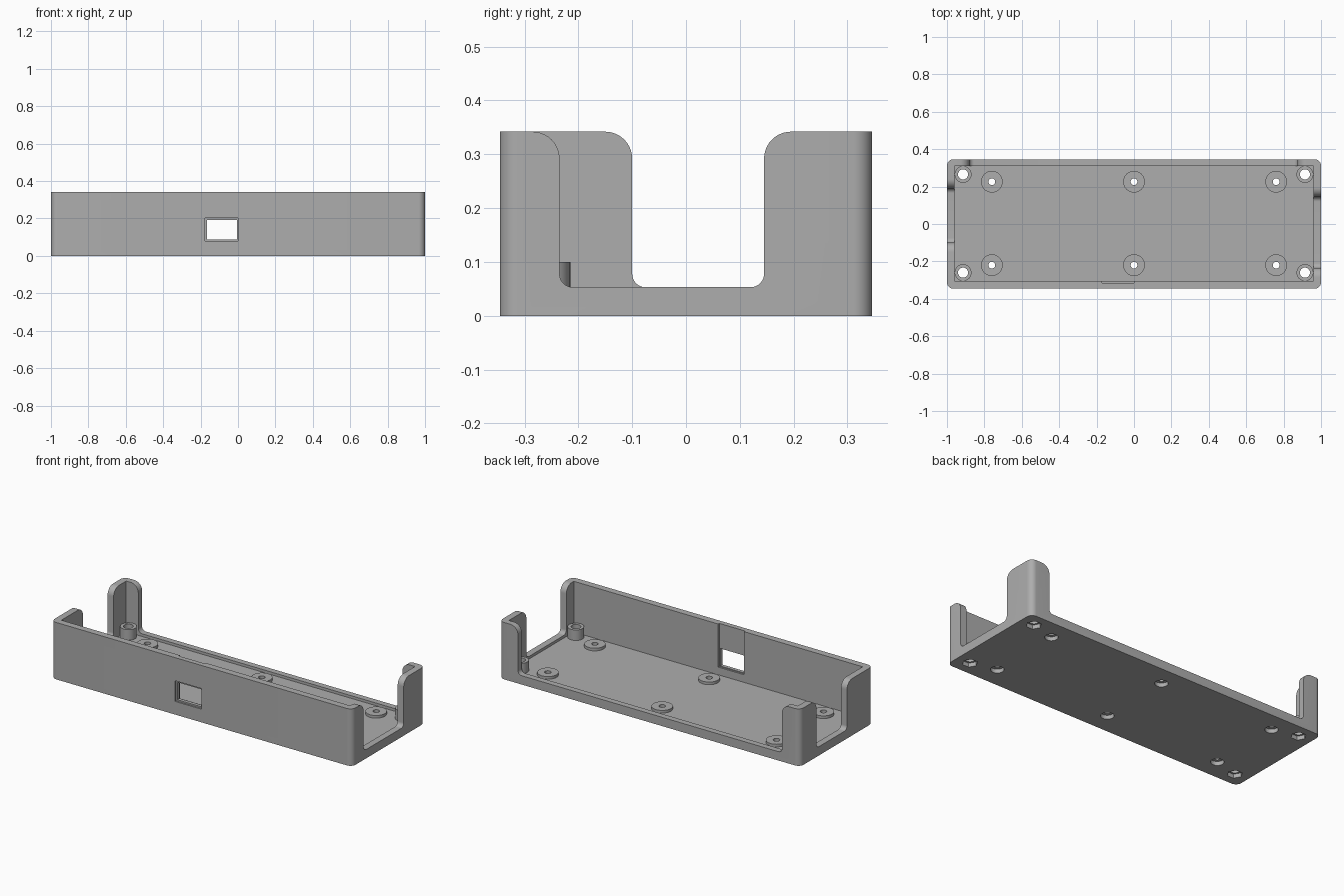
import bpy, bmesh
from math import cos, sin, pi, radians

if "Cube" in bpy.data.objects:
    bpy.data.objects.remove(bpy.data.objects["Cube"], do_unlink=True)

grey = bpy.data.materials.new("matte grey plastic")
grey.use_nodes = True
COLOUR = (0.42, 0.42, 0.42, 1)
grey.diffuse_color = COLOUR
grey.node_tree.nodes["Principled BSDF"].inputs["Base Color"].default_value = COLOUR

HX, HY, TOP = 1.0, 0.346, 0.342          # outer half sizes and height
IX, IY0, IY1 = 0.96, -0.306, 0.31        # inner cavity
FLOOR, SILL = 0.037, 0.053


def arc(cx, cy, r, a0, a1, n=10):
    return [(cx + r * cos(radians(a0 + (a1 - a0) * i / n)),
             cy + r * sin(radians(a0 + (a1 - a0) * i / n))) for i in range(n + 1)]


def disc(x, y, r, n=32):
    return [(x + r * cos(2 * pi * i / n), y + r * sin(2 * pi * i / n)) for i in range(n)]


def rect(u0, u1, v0, v1):
    return [(u0, v0), (u1, v0), (u1, v1), (u0, v1)]


def prism(name, outline, axis, lo, hi):
    """Extrude a flat outline along an axis."""
    place = {"x": lambda u, v, w: (w, u, v),
             "y": lambda u, v, w: (u, w, v),
             "z": lambda u, v, w: (u, v, w)}[axis]
    bm = bmesh.new()
    a = [bm.verts.new(place(u, v, lo)) for u, v in outline]
    b = [bm.verts.new(place(u, v, hi)) for u, v in outline]
    bm.faces.new(a)
    bm.faces.new(b)
    n = len(a)
    for i in range(n):
        bm.faces.new((a[i], a[(i + 1) % n], b[(i + 1) % n], b[i]))
    bmesh.ops.recalc_face_normals(bm, faces=bm.faces)
    mesh = bpy.data.meshes.new(name)
    bm.to_mesh(mesh)
    bm.free()
    ob = bpy.data.objects.new(name, mesh)
    bpy.context.collection.objects.link(ob)
    return ob


def cut(target, *args):
    """Subtract a prism from the target, then discard the cutter."""
    tool = prism("cutter", *args)
    mod = target.modifiers.new("cut", "BOOLEAN")
    mod.operation, mod.solver, mod.object = "DIFFERENCE", "EXACT", tool
    bpy.context.view_layer.update()
    result = target.evaluated_get(bpy.context.evaluated_depsgraph_get())
    mesh = bpy.data.meshes.new_from_object(result)
    target.modifiers.clear()
    target.data = mesh
    bpy.data.objects.remove(tool, do_unlink=True)


def notch(u0, u1, low=0.025, high=0.05):
    """Opening with rounded bottom corners and outward flared top edges."""
    over = TOP + 0.05
    return (arc(u0 + low, SILL + low, low, 180, 270)
            + arc(u1 - low, SILL + low, low, 270, 360)
            + arc(u1 + high, TOP - high, high, 180, 90)
            + [(u1 + high, over), (u0 - high, over)]
            + arc(u0 - high, TOP - high, high, 90, 0))


def finish(ob):
    ob.data.materials.clear()
    ob.data.materials.append(grey)
    bpy.ops.object.select_all(action="DESELECT")
    ob.select_set(True)
    bpy.context.view_layer.objects.active = ob
    bpy.ops.object.shade_smooth_by_angle(angle=radians(30))


# Tray shell with rounded upright corners
R = 0.035
outline = []
for sx, sy, a in ((1, 1, 0), (-1, 1, 90), (-1, -1, 180), (1, -1, 270)):
    outline += arc(sx * (HX - R), sy * (HY - R), R, a, a + 90)
tray = prism("tray", outline, "z", 0, TOP)
cut(tray, rect(-IX, IX, IY0, IY1), "z", FLOOR, 0.5)

# Openings in the side and back walls
cut(tray, notch(-0.235, 0.145), "x", 0.93, 1.1)
cut(tray, notch(-0.10, 0.19), "x", -1.1, -0.93)
cut(tray, notch(-0.88, 0.875), "y", 0.29, 0.5)

# Front window with an outer rim step and an inner slot up to the top
cut(tray, rect(-0.167, -0.006, 0.088, 0.193), "y", -0.5, -0.2)
cut(tray, rect(-0.177, 0.0, 0.079, 0.203), "y", -0.5, -0.337)
cut(tray, rect(-0.172, 0.0, 0.083, 0.4), "y", -0.316, -0.2)

# Screw posts in the corners and low pads on the floor, with sunk holes below
corners = [(x, y) for x in (-0.914, 0.914) for y in (-0.26, 0.265)]
pads = [(x, y) for x in (-0.76, 0, 0.76) for y in (-0.22, 0.226)]
for label, spots, r, hole, top, sunk, sides in (
        ("corner_post", corners, 0.045, 0.027, 0.1, 0.042, 6),
        ("floor_pad", pads, 0.058, 0.018, SILL, 0.036, 32)):
    for x, y in spots:
        cut(tray, disc(x, y, hole), "z", -0.1, 0.2)
        cut(tray, disc(x, y, sunk, sides), "z", -0.1, 0.024)
        ring = prism(label, disc(x, y, r), "z", FLOOR, top)
        cut(ring, disc(x, y, hole), "z", -0.1, 0.2)
        finish(ring)
finish(tray)
